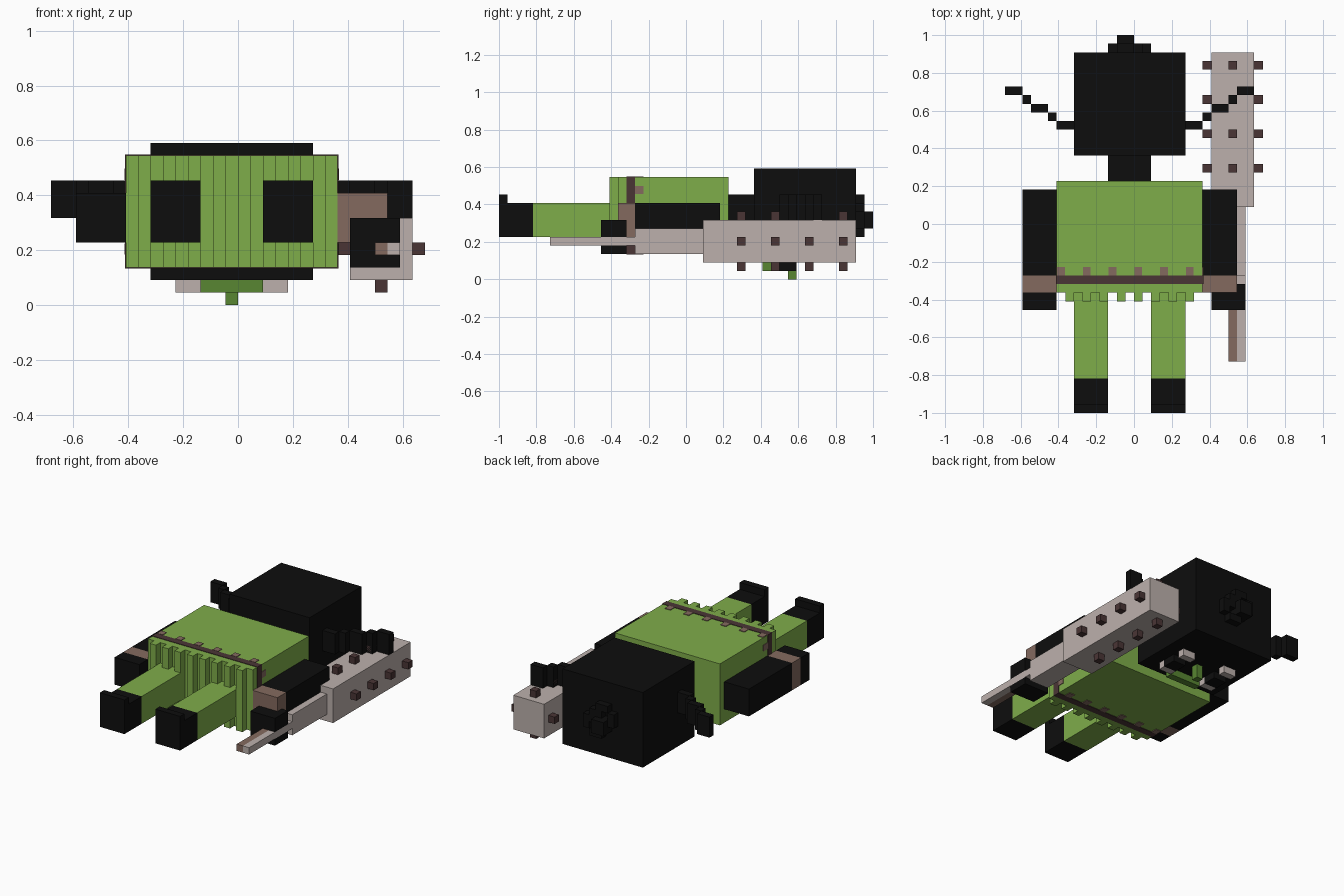
import bpy, bmesh
from mathutils import Vector

if "Cube" in bpy.data.objects:
    bpy.data.objects.remove(bpy.data.objects["Cube"], do_unlink=True)

U = 1 / 22                       # one block
ORIGIN = Vector((15, 22, 0))     # block grid position of x = y = z = 0


def material(name, hex_code):
    rgb = [int(hex_code[i:i + 2], 16) / 255 for i in (0, 2, 4)]
    lin = [c / 12.92 if c <= 0.04045 else ((c + 0.055) / 1.055) ** 2.4 for c in rgb]
    m = bpy.data.materials.new(name)
    m.use_nodes = True
    m.diffuse_color = (*lin, 1)
    bsdf = m.node_tree.nodes["Principled BSDF"]
    bsdf.inputs["Base Color"].default_value = (*lin, 1)
    bsdf.inputs["Roughness"].default_value = 0.9
    return m


GREEN = material("leaf green", "7FAD4A")
DARK_GREEN = material("dark green", "588632")
BLACK = material("black", "0D0D0D")
PALE = material("pale taupe", "BCB0AC")
BROWN = material("brown", "846A5F")
DARK_BROWN = material("dark brown", "4A3535")


def blocks(name, mat, boxes, pad=(0, 0, 0)):
    """One object from boxes given as (x0, x1, y0, y1, z0, z1) in blocks."""
    bm = bmesh.new()
    for b in boxes:
        lo = (Vector(b[0::2]) - ORIGIN) * U - Vector(pad)
        hi = (Vector(b[1::2]) - ORIGIN) * U + Vector(pad)
        for v in bmesh.ops.create_cube(bm, size=1)["verts"]:
            v.co = Vector([lo[a] if v.co[a] < 0 else hi[a] for a in range(3)])
    mesh = bpy.data.meshes.new(name)
    bm.to_mesh(mesh)
    bm.free()
    mesh.materials.append(mat)
    obj = bpy.data.objects.new(name, mesh)
    bpy.context.collection.objects.link(obj)
    return obj


def mirrored(boxes):
    """The boxes plus their reflection across the body's middle."""
    return boxes + [(29 - b[1], 29 - b[0], *b[2:]) for b in boxes]


# Head and neck
blocks("head", BLACK, [(8, 21, 30, 42, 2, 13)])
blocks("neck", BLACK, [(12, 17, 27, 30, 5, 10)])

# Stepped horns or ears on both sides of the head
blocks("side_tufts", BLACK, mirrored([
    (6, 8, 33, 34, 7, 10), (5, 6, 34, 35, 7, 10), (3, 5, 35, 36, 7, 10),
    (2, 3, 36, 37, 7, 10), (0, 2, 37, 38, 7, 10)]))

# Bumpy knot on the crown
knot = [(i, i + 1, 42, 43, k, k + 1) for i in range(12, 17) for k in range(5, 10)
        if (i in (12, 16)) + (k in (5, 9)) < 2 and (i + k) % 3]
blocks("crown_knot", BLACK, knot + [(13, 15, 42, 44, 6, 8)])

# Face on the underside
blocks("mouth", DARK_GREEN, [(12, 17, 31, 32, 1, 2)])
blocks("nose", DARK_GREEN, [(14, 15, 34, 35, 0, 2)])
blocks("eye_whites", PALE, mirrored([(10, 12, j, j + 1, 1, 2) for j in (32, 36)]))
blocks("pupils", BLACK, mirrored([(10, 12, 33, 35, 1, 2)]))

# Tunic with pleated hem
blocks("torso", GREEN, [(6, 23, 14, 27, 3, 12)])
blocks("hem_pleats", GREEN, [(i, i + 1, 13, 14, 3, 12) for i in range(7, 23, 2)])

# Belt and its studs, slightly proud of the tunic
blocks("belt", DARK_BROWN, [(6, 23, 15, 16, 3, 12)], (0.003, 0, 0.003))
blocks("belt_studs_front_back", BROWN,
       [(i, i + 1, 16, 17, 3, 12) for i in range(6, 22, 3)], (-0.002, -0.001, 0.004))
blocks("belt_studs_sides", BROWN,
       [(6, 23, 16, 17, k, k + 1) for k in (4, 7, 10)], (0.004, -0.001, -0.002))

# Legs and feet
for side, i in (("right", 8), ("left", 17)):
    blocks(side + "_leg", GREEN, [(i, i + 4, 4, 14, 5, 9)])
    blocks(side + "_foot", BLACK, [(i, i + 4, 0, 4, 5, 9), (i, i + 4, 0, 1, 9, 10)])

# Arms with cuffs
for side, i in (("right", 2), ("left", 23)):
    blocks(side + "_arm", BLACK, [(i, i + 4, 16, 26, 5, 9)])
    blocks(side + "_cuff", BROWN, [(i, i + 4, 14, 16, 5, 9)])
blocks("right_hand", BLACK, [(2, 6, 12, 14, 5, 9)])

# Left hand closed round the handle
blocks("left_hand", BLACK, [(24, 28, 12, 15, 3, 4), (24, 26, 12, 15, 4, 5),
                            (24, 28, 12, 15, 5, 7)])

# Studded club
blocks("club_head", PALE, [(24, 29, 24, 42, 2, 7)])
blocks("club_shaft", PALE, [(25, 28, 16, 24, 3, 6)])
blocks("club_handle_outer", PALE, [(27, 28, 6, 16, 4, 5)])
blocks("club_handle_inner", BROWN, [(26, 27, 6, 16, 4, 5)])
studs = []
for j in (28, 32, 36, 40):
    studs += [(23, 24, j, j + 1, 4, 5), (29, 30, j, j + 1, 4, 5),
              (26, 27, j, j + 1, 1, 2), (26, 27, j, j + 1, 7, 8)]
blocks("club_studs", DARK_BROWN, studs)
